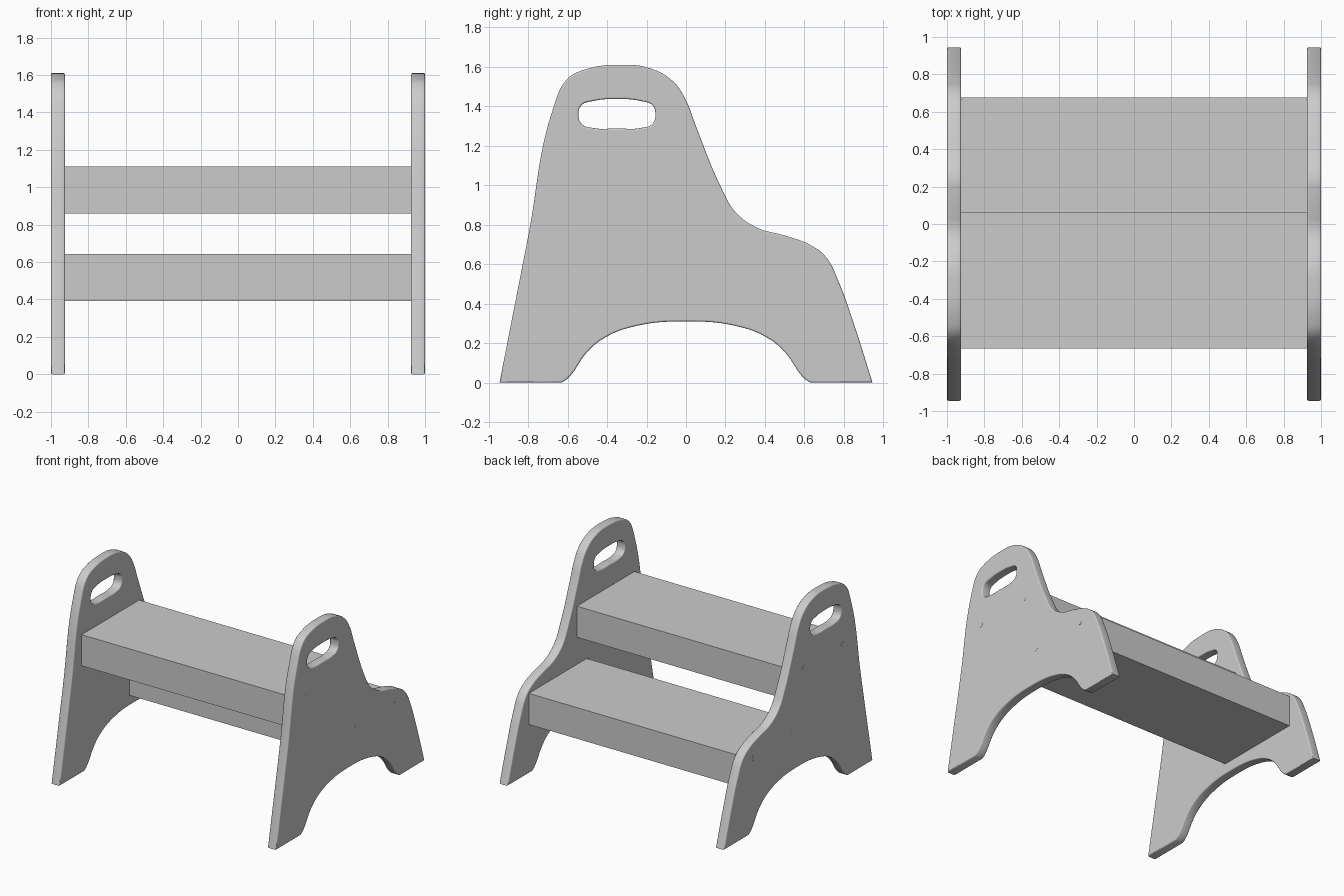
import bpy
import bmesh
import math
from mathutils import Matrix

cube = bpy.data.objects.get("Cube")
if cube:
    bpy.data.objects.remove(cube)

mat = bpy.data.materials.new("plain grey")
mat.use_nodes = True
GREY = (0.6, 0.6, 0.6, 1)
mat.diffuse_color = GREY
mat.node_tree.nodes["Principled BSDF"].inputs["Base Color"].default_value = GREY

THICK, ROUND = 0.075, 0.008


def add_spline(curve, points, corners=()):
    """Closed smooth spline; the listed points become sharp corners."""
    spline = curve.splines.new("BEZIER")
    spline.bezier_points.add(len(points) - 1)
    spline.use_cyclic_u = True
    for i, (p, co) in enumerate(zip(spline.bezier_points, points)):
        p.co = (*co, 0)
        p.handle_left_type = p.handle_right_type = "VECTOR" if i in corners else "AUTO"


# Side panel profile (y, z): back edge, rounded top, step curve, foot, arch
arch = [(0.60, 0.02), (0.50, 0.155), (0.42, 0.222), (0.28, 0.28)]
outline = [(-0.945, 0), (-0.80, 0.74), (-0.67, 1.40), (-0.60, 1.54), (-0.50, 1.59),
           (-0.34, 1.61), (-0.19, 1.595), (-0.07, 1.53), (0.0, 1.43), (0.05, 1.30),
           (0.18, 0.985), (0.25, 0.865), (0.36, 0.785), (0.50, 0.745), (0.63, 0.697),
           (0.71, 0.635), (0.77, 0.52), (0.85, 0.30), (0.945, 0), (0.63, 0)]
outline += arch + [(0, 0.31)] + [(-y, z) for y, z in reversed(arch)] + [(-0.63, 0)]
corners = (0, 18, 19, len(outline) - 1)

# Hand hole, symmetric about its middle
half_hole = [(0, 1.437), (0.12, 1.427), (0.18, 1.405), (0.195, 1.36), (0.18, 1.312), (0.12, 1.29)]
hole = [(y - 0.35, z) for y, z in half_hole + [(0, 1.288)]]
hole += [(-y - 0.35, z) for y, z in reversed(half_hole[1:])]

for name, side in (("left_side_panel", 1), ("right_side_panel", -1)):
    curve = bpy.data.curves.new(name, "CURVE")
    curve.dimensions = "2D"
    curve.fill_mode = "BOTH"
    curve.resolution_u = 8
    curve.extrude = THICK / 2 - ROUND
    curve.bevel_depth = ROUND
    curve.bevel_resolution = 2
    curve.offset = -ROUND
    add_spline(curve, outline, corners)
    add_spline(curve, hole)
    panel = bpy.data.objects.new(name, curve)
    bpy.context.collection.objects.link(panel)
    # Curve x -> world y, curve y -> world z, curve z -> world x
    panel.matrix_world = Matrix(((0, 0, 1, side * (1 - THICK / 2)), (1, 0, 0, 0),
                                 (0, 1, 0, 0), (0, 0, 0, 1)))
    bpy.ops.object.select_all(action="DESELECT")
    panel.select_set(True)
    bpy.context.view_layer.objects.active = panel
    bpy.ops.object.convert(target="MESH")
    panel = bpy.context.object
    panel.data.materials.clear()
    panel.data.materials.append(mat)
    bpy.ops.object.shade_smooth_by_angle(angle=math.radians(35))


def box(name, y0, y1, z0, z1):
    """Cross board spanning between the side panels."""
    bpy.ops.mesh.primitive_cube_add(size=1, location=(0, (y0 + y1) / 2, (z0 + z1) / 2))
    obj = bpy.context.object
    obj.name = name
    obj.scale = (2 - 2 * THICK, y1 - y0, z1 - z0)
    obj.data.materials.append(mat)


# Steps: a tread board on a deep base
for name, y0, y1, top in (("upper", -0.665, 0.065, 1.11), ("lower", -0.06, 0.675, 0.642)):
    box(name + "_tread", y0, y1, top - 0.072, top)
    box(name + "_base", y0, y1, top - 0.25, top - 0.072)

# Small hexagonal screw heads on the outer faces
bm = bmesh.new()
for side in (-1, 1):
    for y, z in ((-0.56, 1.08), (-0.07, 1.08), (0.07, 0.60), (0.57, 0.60)):
        place = Matrix.Translation((side * 0.999, y, z)) @ Matrix.Rotation(math.pi / 2, 4, "Y")
        bmesh.ops.create_cone(bm, cap_ends=True, segments=6, radius1=0.02, radius2=0.02,
                              depth=0.004, matrix=place)
mesh = bpy.data.meshes.new("screw_heads")
bm.to_mesh(mesh)
bm.free()
mesh.materials.append(mat)
bpy.context.collection.objects.link(bpy.data.objects.new("screw_heads", mesh))
